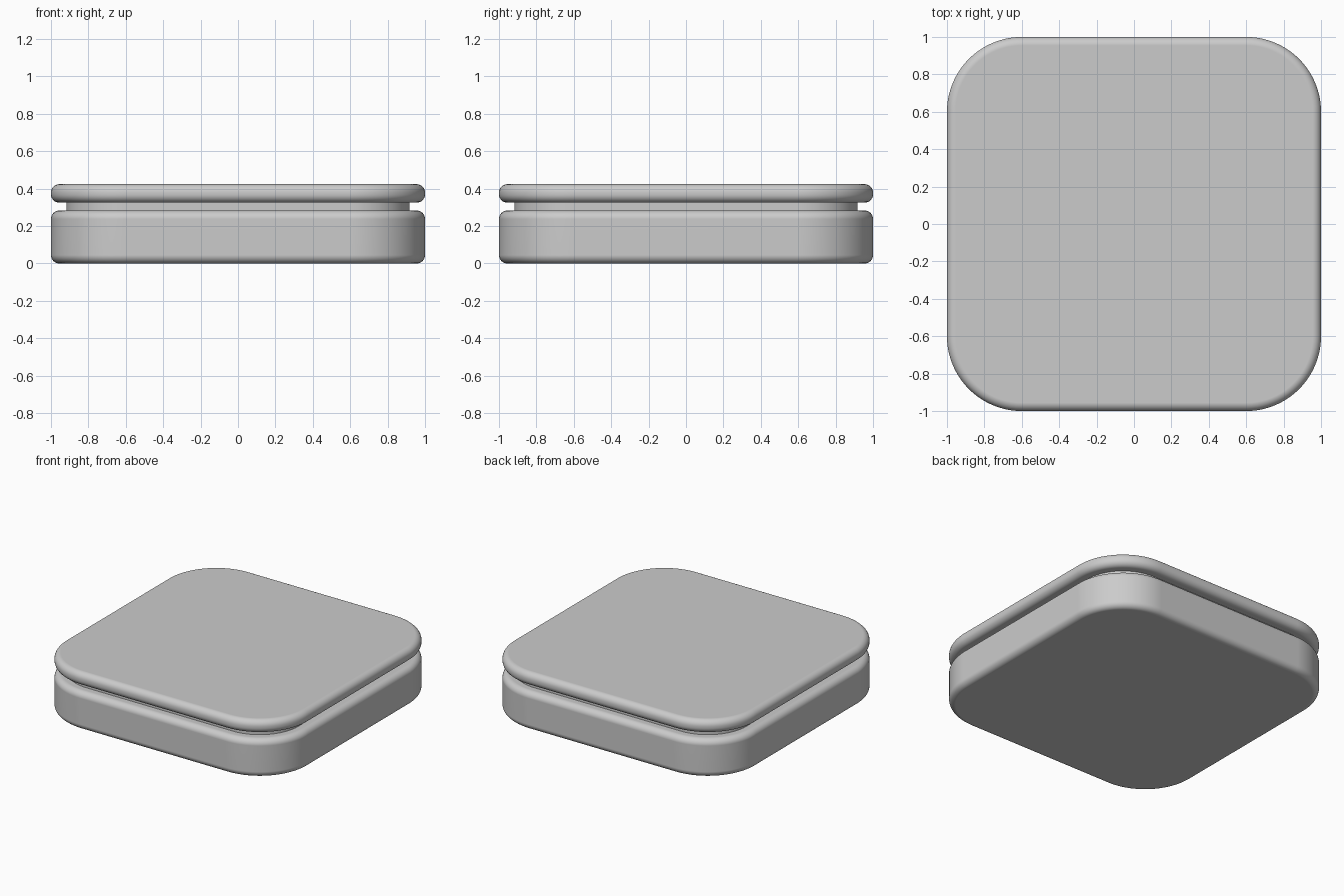
import bpy, bmesh
from math import sin, cos, pi, radians

if "Cube" in bpy.data.objects:
    bpy.data.objects.remove(bpy.data.objects["Cube"])


def rounded_slab(name, half, corner, z0, z1, edge, corner_steps=20, edge_steps=8):
    """Rounded-square slab with its top and bottom rims rolled over."""
    # side profile as (inset, height)
    profile = [(0, z0), (0, z1)]
    if edge > 0:
        arc = [i / edge_steps * pi / 2 for i in range(edge_steps + 1)]
        profile = [(edge * (1 - sin(a)), z0 + edge * (1 - cos(a))) for a in arc]
        profile += [(edge * (1 - cos(a)), z1 - edge * (1 - sin(a))) for a in arc]

    bm = bmesh.new()
    rings = []
    for inset, z in profile:
        ring = []
        for q in range(4):
            mid = q * pi / 2 + pi / 4
            c = (half - corner) * 2 ** 0.5
            for i in range(corner_steps + 1):
                a = q * pi / 2 + i / corner_steps * pi / 2
                r = corner - inset
                ring.append(bm.verts.new((c * cos(mid) + r * cos(a),
                                          c * sin(mid) + r * sin(a), z)))
        rings.append(ring)
    n = len(rings[0])
    for low, high in zip(rings, rings[1:]):
        for i in range(n):
            j = (i + 1) % n
            bm.faces.new((low[i], low[j], high[j], high[i]))
    bm.faces.new(rings[0][::-1])
    bm.faces.new(rings[-1])

    mesh = bpy.data.meshes.new(name)
    bm.to_mesh(mesh)
    bm.free()
    obj = bpy.data.objects.new(name, mesh)
    bpy.context.collection.objects.link(obj)
    bpy.ops.object.select_all(action='DESELECT')
    obj.select_set(True)
    bpy.context.view_layer.objects.active = obj
    bpy.ops.object.shade_smooth_by_angle(angle=radians(35))
    # keeps the big flat faces evenly shaded
    mod = obj.modifiers.new("flat_face_normals", 'WEIGHTED_NORMAL')
    mod.keep_sharp = True
    return obj


# Box body, recessed neck, and lid
rounded_slab("base", 1.0, 0.40, 0.0, 0.283, 0.045)
rounded_slab("neck", 0.918, 0.318, 0.26, 0.345, 0)
rounded_slab("lid", 1.0, 0.40, 0.325, 0.424, 0.045)
